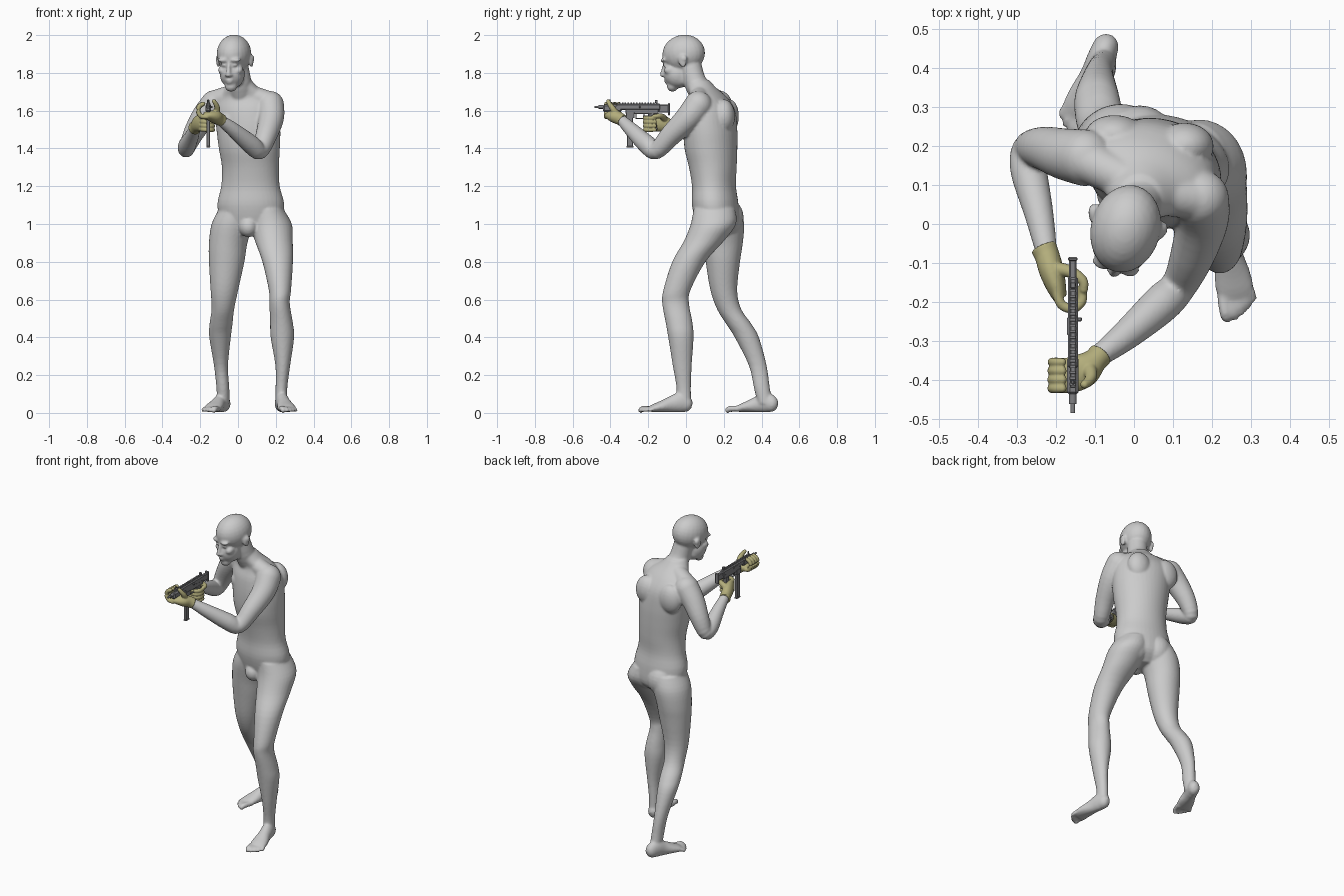
import bpy, bmesh, math
from mathutils import Vector, Matrix

Z = Vector((0, 0, 1))


def loft(bm, stations, flat=False, n=24, sub=4):
    """Skin ellipses (x, y, z, ru, rv, angle): level rings if flat, else square to the path."""
    st = [list(s) + [s[3]] * (len(s) == 4) for s in stations]
    st = [s + [0] * (6 - len(s)) for s in st]
    pts = []
    for i in range(len(st) - 1):
        a, b, c, d = st[max(i - 1, 0)], st[i], st[i + 1], st[min(i + 2, len(st) - 1)]
        for k in range(sub):
            t = k / sub
            pts.append([0.5 * (2 * q + (r - p) * t + (2 * p - 5 * q + 4 * r - s) * t * t
                               + (3 * q - p - 3 * r + s) * t ** 3) for p, q, r, s in zip(a, b, c, d)])
    pts.append(st[-1])
    rings = []
    for i, p in enumerate(pts):
        if flat:
            a = math.radians(p[5])
            u, v = Vector((math.cos(a), math.sin(a), 0)), Vector((-math.sin(a), math.cos(a), 0))
        else:
            t = Vector(pts[min(i + 1, len(pts) - 1)][:3]) - Vector(pts[max(i - 1, 0)][:3])
            u = t.cross(Z)
            u = u.normalized() if u.length > 1e-5 else Vector((1, 0, 0))
            v = u.cross(t).normalized()
        rings.append([bm.verts.new(Vector(p[:3]) + u * p[3] * math.cos(2 * math.pi * k / n)
                                   + v * p[4] * math.sin(2 * math.pi * k / n)) for k in range(n)])
    for r, s in zip(rings, rings[1:]):
        for k in range(n):
            bm.faces.new((r[k], r[(k + 1) % n], s[(k + 1) % n], s[k]))
    bm.faces.new(rings[0][::-1])
    bm.faces.new(rings[-1])


def ball(bm, c, r, m=Matrix()):
    r = (r, r, r) if isinstance(r, (int, float)) else r
    bmesh.ops.create_uvsphere(bm, u_segments=24, v_segments=14, radius=1,
                              matrix=m @ Matrix.Translation(c) @ Matrix.Diagonal((*r, 1)))


def limb(bm, stations):
    loft(bm, stations)
    for s in (stations[0], stations[-1]):
        ball(bm, s[:3], s[3])


def skin(name, bm, voxel, smooth, mat=None):
    """Fuse overlapping volumes into one smooth surface."""
    bmesh.ops.recalc_face_normals(bm, faces=bm.faces)
    me = bpy.data.meshes.new(name)
    bm.to_mesh(me)
    bm.free()
    ob = bpy.data.objects.new(name, me)
    bpy.context.collection.objects.link(ob)
    if mat:
        me.materials.append(mat)
    rm = ob.modifiers.new("fuse", 'REMESH')
    rm.mode, rm.voxel_size, rm.use_smooth_shade = 'VOXEL', voxel, True
    sm = ob.modifiers.new("soften", 'SMOOTH')
    sm.factor, sm.iterations = 0.5, smooth
    return ob


def material(name, rgb):
    m = bpy.data.materials.new(name)
    m.diffuse_color = (*rgb, 1)
    return m


glove_mat = material("glove_olive", (0.45, 0.42, 0.2))
gun_mat = material("gunmetal", (0.22, 0.22, 0.23))

body = bmesh.new()
# torso, twisted at the shoulders
loft(body, [(.06, .15, .94, .07, .07, -8), (.07, .165, 1.0, .155, .11, -8), (.068, .155, 1.1, .178, .122, -8),
            (.066, .148, 1.2, .156, .115, -10), (.066, .142, 1.3, .152, .125, -12),
            (.06, .132, 1.4, .163, .138, -15), (.055, .13, 1.5, .172, .138, -18),
            (.045, .13, 1.6, .172, .125, -18), (.035, .12, 1.67, .15, .092, -18),
            (.022, .085, 1.72, .09, .075, -16), (.012, .06, 1.76, .06, .065, -15)], flat=True, n=40)
for c, r in (((.15, .18, 1.03), (.09, .085, .1)), ((.015, .215, 1.035), (.09, .09, .1)),     # buttocks
             ((.055, .085, .985), (.05, .055, .055)),                                       # groin
             ((.115, .035, 1.54), (.075, .045, .06)), ((-.02, .07, 1.55), (.075, .045, .06)),   # chest
             ((.13, .2, 1.57), (.075, .06, .09)), ((-.05, .23, 1.57), (.075, .05, .09))):    # shoulder blades
    ball(body, c, r)
# neck and slopes to the shoulders
limb(body, [(.022, .09, 1.68, .066), (.01, .045, 1.76, .06), (-.008, .02, 1.86, .058)])
limb(body, [(.02, .08, 1.7, .05), (.16, .065, 1.65, .055)])
limb(body, [(.01, .1, 1.7, .05), (-.12, .16, 1.655, .055)])
# arms
limb(body, [(.17, .065, 1.63, .074), (.175, .01, 1.56, .068), (.15, -.08, 1.47, .057), (.115, -.158, 1.388, .046),
            (.07, -.205, 1.42, .05), (-.02, -.285, 1.495, .039), (-.098, -.345, 1.555, .027)])
limb(body, [(-.125, .17, 1.635, .073), (-.18, .18, 1.57, .066), (-.235, .195, 1.48, .055), (-.272, .19, 1.398, .043),
            (-.27, .135, 1.415, .047), (-.245, .03, 1.465, .038), (-.225, -.07, 1.512, .028)])
# legs
loft(body, [(.15, .15, 1.08, .09, .11), (.175, .145, 1.0, .11, .12), (.19, .095, .91, .1, .106),
            (.21, .015, .8, .081, .088), (.222, -.048, .65, .059, .072), (.22, -.055, .58, .054, .071),
            (.23, -.037, .48, .06, .071), (.235, -.027, .4, .062, .067), (.237, -.02, .25, .039, .05),
            (.23, -.012, .13, .031, .038), (.23, -.012, .05, .032, .04)], flat=True, n=32)
loft(body, [(0, .18, 1.08, .1, .11), (-.03, .19, 1.0, .11, .118), (-.052, .195, .9, .102, .106),
            (-.06, .195, .8, .094, .091), (-.072, .2, .65, .073, .071), (-.08, .228, .55, .06, .064),
            (-.09, .28, .47, .061, .067), (-.095, .322, .4, .057, .064), (-.09, .38, .25, .037, .047),
            (-.08, .402, .13, .034, .042), (-.078, .42, .05, .033, .04)], flat=True, n=32)


# feet with five toes; side +1 puts the little toe towards +x
def foot(heel, toe, side):
    h = Vector((*heel, 0))
    f = (Vector((*toe, 0)) - h).normalized()
    o = Vector((-f.y, f.x, 0)) * side
    loft(body, [(*(h + f * a + Z * z), w, t) for a, z, w, t in
                ((0, .036, .014, .018), (.018, .042, .031, .039), (.06, .055, .036, .053), (.11, .045, .037, .043),
                 (.16, .034, .046, .031), (.2, .026, .049, .022), (.225, .02, .043, .015))])
    for i in range(5):
        s, r = -.036 + .019 * i, (.0155, .012, .0115, .011, .0105)[i]
        reach = (.283, .282, .272, .26, .243)[i]
        limb(body, [(*(h + f * .2 + o * s * .9 + Z * .022), r), (*(h + f * (reach - .03) + o * s + Z * .022), r),
                    (*(h + f * (reach - r) + o * (s + .002) + Z * .014), r * .95)])


foot((.222, .03), (.275, -.25), 1)
foot((-.062, .482), (-.165, .22), -1)

# head, turned and bowed towards the sights
head = Matrix.Translation((-.02, -.007, 1.86)) @ Matrix.Rotation(math.radians(-15), 4, 'Z') \
    @ Matrix.Rotation(math.radians(10), 4, 'X')
for c, r in (((0, .002, .042), (.09, .115, .1)), ((0, -.052, -.058), (.066, .071, .075)),
             ((0, -.04, -.085), (.056, .062, .048)), ((0, -.088, -.118), (.033, .03, .028)),
             ((0, -.112, -.078), (.024, .017, .007)), ((0, -.111, -.093), (.021, .016, .008))):
    ball(body, c, r, head)
for s in (-1, 1):
    for c, r in (((.032, -.1, .026), (.032, .02, .011)), ((.03, -.098, -.001), (.016, .014, .010)),
                 ((.046, -.078, -.032), (.022, .03, .022)), ((.013, -.124, -.052), (.009, .012, .009)),
                 ((.09, .012, .0), (.011, .022, .034)), ((.093, .02, .012), (.012, .02, .02))):
        ball(body, (c[0] * s, *c[1:]), r, head)
limb(body, [(*(head @ Vector(p)), r) for *p, r in ((0, -.104, .018, .009), (0, -.12, -.015, .01), (0, -.133, -.048, .013))])
skin("body", body, .007, 4)

# gloved trigger hand, fingers round the pistol grip
hand = bmesh.new()
loft(hand, [(-.232, -.06, 1.507, .034, .036), (-.222, -.085, 1.515, .032, .036), (-.212, -.12, 1.53, .032, .043),
            (-.2, -.16, 1.535, .026, .044), (-.19, -.19, 1.535, .018, .038)])
for i in range(4):
    z, r = 1.565 - .021 * i, .0125 - .0005 * i
    limb(hand, [(-.2, -.165, z, r), (-.188, -.205, z - .002, r), (-.158, -.217, z - .004, r),
                (-.134, -.198, z - .004, r), (-.134, -.165, z - .004, r * .9)])
limb(hand, [(-.208, -.115, 1.55, .02), (-.165, -.122, 1.567, .016), (-.132, -.145, 1.572, .013), (-.129, -.168, 1.57, .011)])
skin("right_glove", hand, .0035, 3, glove_mat)

# gloved support hand, cupping the handguard from below
hand = bmesh.new()
loft(hand, [(-.086, -.335, 1.547, .033, .033), (-.1, -.35, 1.557, .032, .033), (-.125, -.372, 1.568, .044, .034),
            (-.155, -.386, 1.574, .046, .026), (-.18, -.388, 1.572, .042, .018)])
for i in range(4):
    y, r = -.422 + .0225 * i, (.0125, .013, .0125, .0115)[i]
    limb(hand, [(-.165, y, 1.567, r), (-.197, y, 1.572, r), (-.211, y, 1.6, r), (-.203, y, 1.625, r), (-.184, y, 1.636, r * .9)])
limb(hand, [(-.118, -.365, 1.575, .021), (-.11, -.388, 1.61, .016), (-.116, -.403, 1.632, .013), (-.127, -.412, 1.65, .011)])
skin("left_glove", hand, .0035, 3, glove_mat)

# firearm, laid along y
GX = -.157


def box(name, y0, y1, z0, z1, w, dx=0, tilt=0, bevel=.002):
    bpy.ops.mesh.primitive_cube_add(size=1, location=(GX + dx, (y0 + y1) / 2, (z0 + z1) / 2),
                                    rotation=(math.radians(tilt), 0, 0))
    ob = bpy.context.object
    ob.name = name
    ob.data.transform(Matrix.Diagonal((w, y1 - y0, z1 - z0, 1)))
    ob.data.materials.append(gun_mat)
    b = ob.modifiers.new("bevel", 'BEVEL')
    b.width, b.segments = bevel, 1
    return ob


def rod(name, y0, y1, z, r):
    bpy.ops.mesh.primitive_cylinder_add(vertices=20, radius=r, depth=y1 - y0, location=(GX, (y0 + y1) / 2, z),
                                        rotation=(math.pi / 2, 0, 0))
    ob = bpy.context.object
    ob.name = name
    ob.data.materials.append(gun_mat)
    bpy.ops.object.shade_smooth_by_angle()


box("upper_receiver", -.37, -.135, 1.603, 1.635, .026, bevel=.005)
box("lower_receiver", -.32, -.145, 1.583, 1.608, .022)
box("handguard", -.44, -.34, 1.592, 1.632, .03, bevel=.008)
box("top_rail", -.42, -.14, 1.634, 1.639, .014)
for i in range(18):
    box("rail_tooth", -.415 + .015 * i, -.407 + .015 * i, 1.638, 1.643, .016, bevel=.0008)
rod("barrel", -.485, -.42, 1.62, .006)
rod("muzzle_collar", -.462, -.436, 1.62, .010)
box("magazine_well", -.318, -.272, 1.56, 1.592, .024)
box("magazine", -.312, -.281, 1.41, 1.58, .018)
box("magazine_base", -.315, -.278, 1.405, 1.413, .021)
box("pistol_grip", -.195, -.158, 1.49, 1.59, .024, tilt=10, bevel=.006)
box("trigger_guard", -.265, -.19, 1.556, 1.561, .01)
box("trigger_guard_front", -.268, -.262, 1.556, 1.587, .01)
box("trigger", -.226, -.22, 1.562, 1.587, .005, tilt=-12)
box("folded_stock", -.145, -.088, 1.59, 1.632, .02, bevel=.004)
box("butt_plate", -.095, -.085, 1.575, 1.64, .024, bevel=.003)
box("ejection_port", -.285, -.24, 1.612, 1.627, .004, dx=-.013)
box("charging_handle", -.25, -.24, 1.615, 1.625, .03, dx=.008)
box("front_sight", -.412, -.4, 1.64, 1.66, .008)
box("rear_sight", -.165, -.15, 1.64, 1.656, .014)
